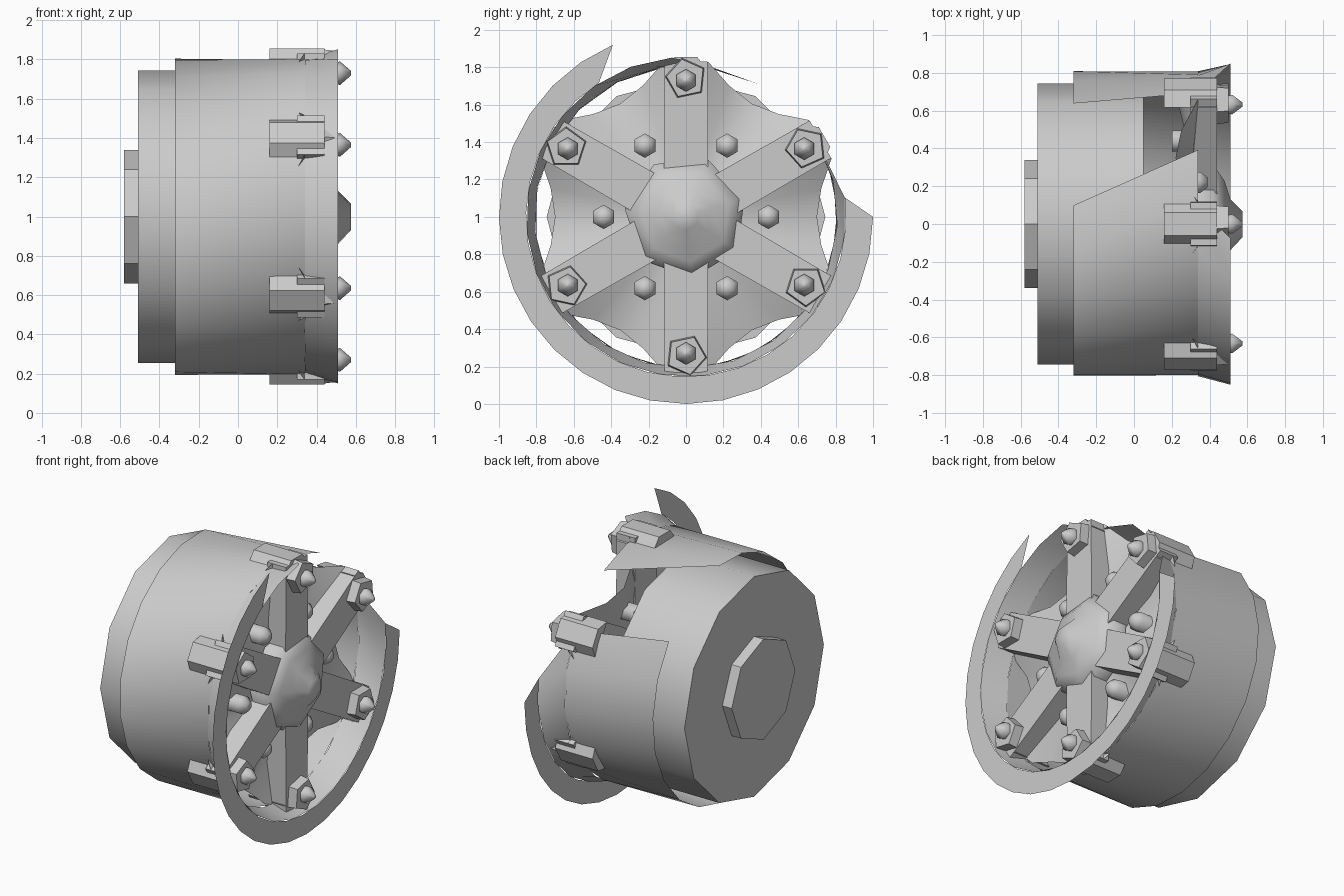
import bpy, bmesh, math
from math import sin, cos, radians

cube = bpy.data.objects.get("Cube")
if cube:
    bpy.data.objects.remove(cube, do_unlink=True)

grey = bpy.data.materials.new("light_grey")
grey.use_nodes = True
COLOUR = (0.6, 0.6, 0.6, 1)
grey.diffuse_color = COLOUR
grey.node_tree.nodes["Principled BSDF"].inputs["Base Color"].default_value = COLOUR


def polar(x, r, deg):
    """Point on the wheel: the axle runs along x at height 1."""
    return (x, r * cos(radians(deg)), 1 + r * sin(radians(deg)))


def make(name, verts, faces, angle, closed=False):
    mesh = bpy.data.meshes.new(name)
    mesh.from_pydata(verts, [], faces)
    mesh.materials.append(grey)
    if closed:
        bm = bmesh.new()
        bm.from_mesh(mesh)
        bmesh.ops.recalc_face_normals(bm, faces=bm.faces)
        bm.to_mesh(mesh)
        bm.free()
    obj = bpy.data.objects.new(name, mesh)
    bpy.context.collection.objects.link(obj)
    bpy.ops.object.select_all(action='DESELECT')
    obj.select_set(True)
    bpy.context.view_layer.objects.active = obj
    bpy.ops.object.shade_smooth_by_angle(angle=radians(angle))
    return obj


def lathe(name, profile, sides, phase=0, centre=(0, 0), angle=40, cap_end=True):
    """Spin (x, radius) pairs about an x-parallel axis at centre (radius, degrees)."""
    _, cy, cz = polar(0, *centre)
    verts, faces = [], []
    for x, r in profile:
        for i in range(sides):
            _, y, z = polar(x, r, phase + 360 * i / sides)
            verts.append((x, y + cy, z - 1 + cz))
    for k in range(len(profile) - 1):
        for i in range(sides):
            j = (i + 1) % sides
            a, b = k * sides, (k + 1) * sides
            faces.append((a + i, a + j, b + j, b + i))
    faces.append(tuple(reversed(range(sides))))
    if cap_end:
        faces.append(tuple(range(len(verts) - sides, len(verts))))
    return make(name, verts, faces, angle, True)


def sheet(name, rows, steps, angle=30):
    """Open surface through arcs given as (x, radius, start, end)."""
    verts = [polar(x, r, s + (e - s) * i / steps)
             for x, r, s, e in rows for i in range(steps + 1)]
    n = steps + 1
    faces = [(k * n + i, k * n + i + 1, (k + 1) * n + i + 1, (k + 1) * n + i)
             for k in range(len(rows) - 1) for i in range(steps)]
    return make(name, verts, faces, angle)


def block(name, deg, x0, x1, r0, r1, w0, w1):
    """Six-sided block along a radius, half width w0 inside and w1 outside."""
    verts = []
    for r, w in ((r0, w0), (r1, w1)):
        for x, side in ((x0, -1), (x1, -1), (x1, 1), (x0, 1)):
            c, s = cos(radians(deg)), sin(radians(deg))
            verts.append((x, r * c - side * w * s, 1 + r * s + side * w * c))
    faces = [(0, 1, 2, 3), (4, 5, 6, 7)]
    faces += [(i, (i + 1) % 4, (i + 1) % 4 + 4, i + 4) for i in range(4)]
    return make(name, verts, faces, 30, True)


# Inner barrel, back hub and domed centre cap
lathe("barrel", [(-0.51, 0.745), (0.05, 0.745)], 12, cap_end=False)
lathe("back_hub", [(-0.58, 0.34), (-0.51, 0.34)], 8)
lathe("centre_cap", [(0.32, 0.33), (0.42, 0.33), (0.48, 0.24), (0.51, 0.14), (0.575, 0.07)],
      7, 70, angle=62)

# Torn outer shell with its flared lip and flat outer ring
sheet("outer_shell", [(-0.32, 0.81, 83, 398), (0.34, 0.81, 61, 391)], 18)
sheet("flared_lip", [(0.34, 0.81, 83, 391), (0.51, 0.855, 95, 367)], 18)
sheet("outer_ring", [(0.51, 0.855, 123, 367), (0.51, 1.0, 113, 360)], 22)

# Six spokes with end plates, bolts, outer lugs, and dished webs between them
for k in range(6):
    a = 30 + 60 * k
    block("spoke", a, 0.30, 0.44, 0.1, 0.83, 0.12, 0.115)
    block("lug", a, 0.16, 0.44, 0.78, 0.855, 0.12, 0.06)
    lathe("end_plate", [(0.42, 0.115), (0.5, 0.105)], 5, a + 12, (0.74, a))
    lathe("spoke_bolt", [(0.48, 0.05), (0.52, 0.06), (0.575, 0.012)], 6, a, (0.73, a), 65)
    mid = a + 30
    lathe("web_bolt", [(0.2, 0.065), (0.35, 0.065), (0.39, 0.03)], 6, mid + 30, (0.44, mid), 65)
    rim = [(0.34, 0.84, -22), (0.25, 0.74, -12), (0.22, 0.7, 0), (0.25, 0.74, 12), (0.34, 0.84, 22)]
    verts = [polar(x, r, mid + d) for x, r, d in rim]
    verts += [polar(0.28 + abs(d) * 0.002, 0.44, mid + d) for x, r, d in rim]
    verts += [polar(0.33, 0.2, mid + d) for x, r, d in rim]
    make("web", verts, [(n + i, n + i + 1, n + i + 6, n + i + 5)
                        for n in (0, 5) for i in range(4)], 60)
